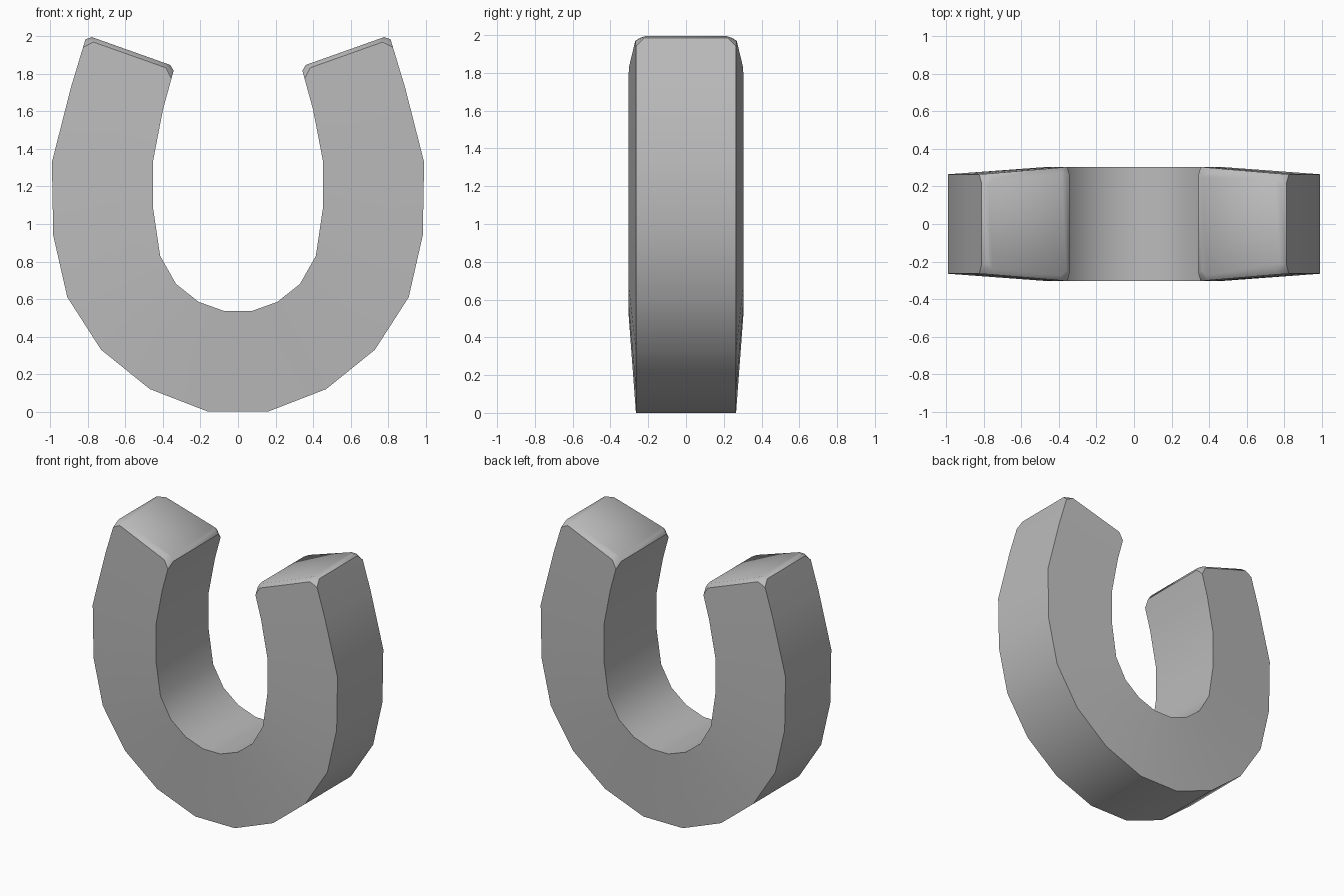
import bpy
import bmesh
import math

cube = bpy.data.objects.get("Cube")
if cube:
    bpy.data.objects.remove(cube, do_unlink=True)

# Half profiles (x, z), from the bottom centre up to the tip
OUTER = [(0.16, 0), (0.47, 0.12), (0.73, 0.33), (0.91, 0.61),
         (0.985, 0.94), (0.992, 1.33), (0.89, 1.73), (0.813, 1.985)]
INNER = [(0.07, 0.535), (0.21, 0.585), (0.33, 0.68), (0.415, 0.83),
         (0.452, 1.08), (0.452, 1.34), (0.40, 1.61), (0.343, 1.818)]
OUTER_DEPTH, INNER_DEPTH = 0.265, 0.305


def mirrored(half):
    return [(-x, z) for x, z in reversed(half)] + half


# Sweep a four-sided section that is thicker on the inside of the curve
bm = bmesh.new()
rings = []
for (ox, oz), (ix, iz) in zip(mirrored(OUTER), mirrored(INNER)):
    section = [(ox, -OUTER_DEPTH, oz), (ix, -INNER_DEPTH, iz),
               (ix, INNER_DEPTH, iz), (ox, OUTER_DEPTH, oz)]
    rings.append([bm.verts.new(p) for p in section])
for a, b in zip(rings, rings[1:]):
    for i in range(4):
        j = (i + 1) % 4
        bm.faces.new((a[i], a[j], b[j], b[i]))
for ring in (rings[0], rings[-1]):
    bm.faces.new(ring)
bmesh.ops.recalc_face_normals(bm, faces=bm.faces[:])

# Clip the corners of both tips, then raise the end caps slightly
bmesh.ops.bevel(bm, geom=rings[0] + rings[-1], offset=0.045, segments=1,
                affect='VERTICES')
caps = [f for f in bm.faces if len(f.verts) == 8]
bmesh.ops.inset_individual(bm, faces=caps, thickness=0.03, depth=0.022)
bmesh.ops.recalc_face_normals(bm, faces=bm.faces[:])

mesh = bpy.data.meshes.new("horseshoe")
bm.to_mesh(mesh)
bm.free()
shoe = bpy.data.objects.new("horseshoe", mesh)
bpy.context.collection.objects.link(shoe)

# Plain grey metal
grey = bpy.data.materials.new("grey")
grey.use_nodes = True
colour = (0.5, 0.5, 0.5, 1)
grey.diffuse_color = colour
grey.node_tree.nodes["Principled BSDF"].inputs["Base Color"].default_value = colour
mesh.materials.append(grey)

bpy.ops.object.select_all(action='DESELECT')
shoe.select_set(True)
bpy.context.view_layer.objects.active = shoe
bpy.ops.object.shade_smooth_by_angle(angle=math.radians(42))
